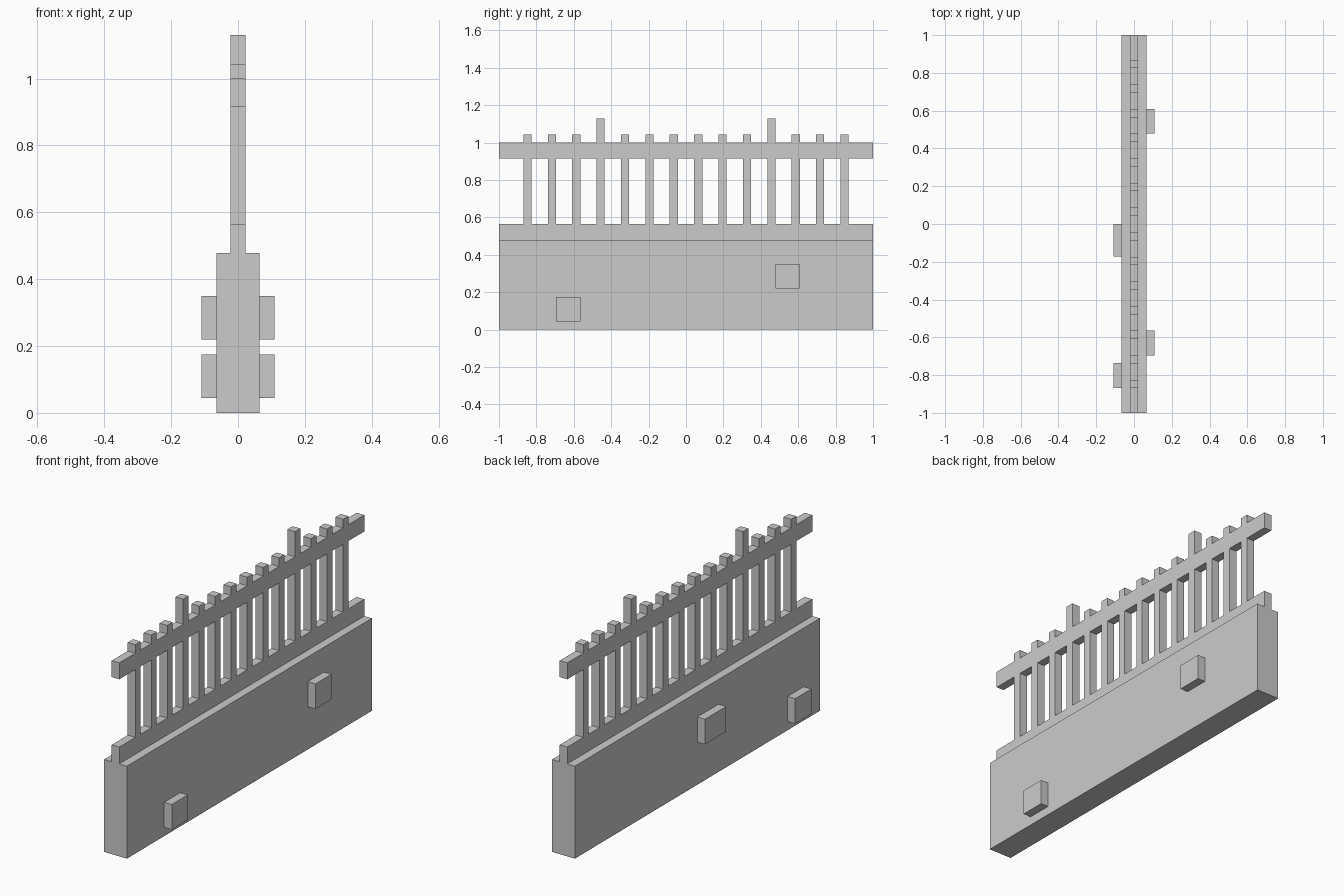
import bpy
import bmesh
from mathutils import Matrix, Vector

if "Cube" in bpy.data.objects:
    bpy.data.objects.remove(bpy.data.objects["Cube"])


def boxes(name, extents):
    """One object made of boxes, each given as (x0, x1, y0, y1, z0, z1)."""
    bm = bmesh.new()
    for x0, x1, y0, y1, z0, z1 in extents:
        centre = Vector(((x0 + x1) / 2, (y0 + y1) / 2, (z0 + z1) / 2))
        size = (x1 - x0, y1 - y0, z1 - z0, 1)
        bmesh.ops.create_cube(bm, size=1, matrix=Matrix.Translation(centre) @ Matrix.Diagonal(size))
    mesh = bpy.data.meshes.new(name)
    bm.to_mesh(mesh)
    bm.free()
    obj = bpy.data.objects.new(name, mesh)
    bpy.context.collection.objects.link(obj)
    return obj


WALL = 0.065      # half thickness of the wall
RAIL = 0.0217     # half thickness of the railing
STONE = 0.1085    # outer face of the protruding stones
WALL_TOP, LOW_TOP, HIGH_BOTTOM, HIGH_TOP = 0.478, 0.565, 0.915, 1.0

# Solid base wall
boxes("base_wall", [(-WALL, WALL, -1, 1, 0, WALL_TOP)])

# Horizontal rails
boxes("lower_rail", [(-RAIL, RAIL, -1, 1, WALL_TOP, LOW_TOP)])
boxes("upper_rail", [(-RAIL, RAIL, -1, 1, HIGH_BOTTOM, HIGH_TOP)])

# Pickets: bars between the rails and tips above, two of them taller
bars, tips = [], []
for i in range(14):
    y = (i - 6.5) * 0.1304
    tip_top = 1.13 if i in (3, 10) else 1.044
    span = (-RAIL, RAIL, y - RAIL, y + RAIL)
    bars.append((*span, LOW_TOP, HIGH_BOTTOM))
    tips.append((*span, HIGH_TOP, tip_top))
boxes("picket_bars", bars)
boxes("picket_tips", tips)

# Stones sticking out of both wall faces
boxes("right_stones", [(WALL, STONE, -0.695, -0.565, 0.045, 0.175),
                       (WALL, STONE, 0.478, 0.608, 0.22, 0.35)])
boxes("left_stones", [(-STONE, -WALL, -0.868, -0.737, 0.045, 0.175),
                      (-STONE, -WALL, -0.173, 0.0, 0.22, 0.35)])
